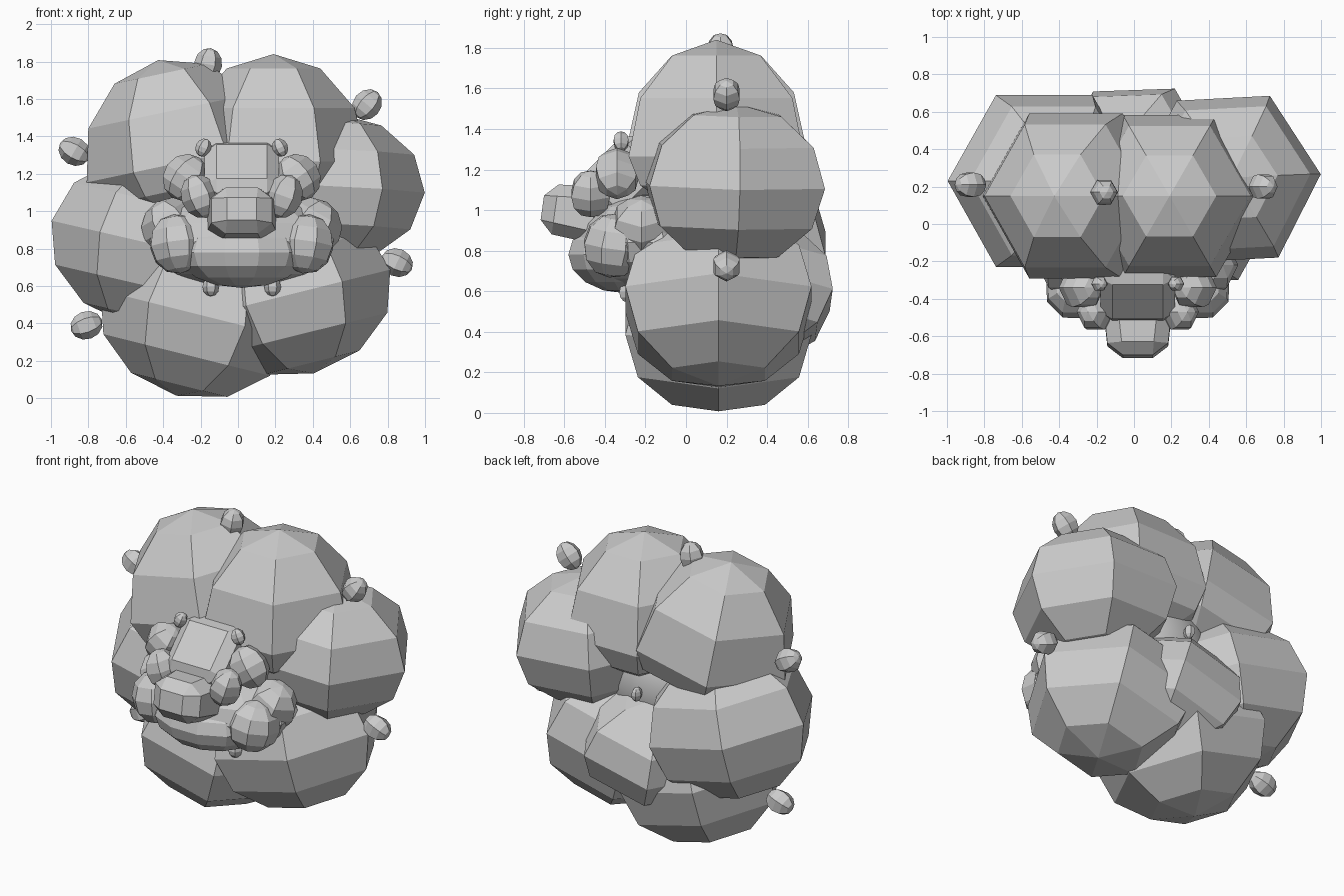
import bpy
import bmesh
from math import radians
from mathutils import Matrix, Euler, Vector

default = bpy.data.objects.get("Cube")
if default:
    bpy.data.objects.remove(default, do_unlink=True)


def place(name, bm, centre, size, turn, smooth=False):
    """Scale, turn and link a unit shape."""
    angles = Euler([radians(a) for a in turn])
    bm.transform(angles.to_matrix().to_4x4() @ Matrix.Diagonal(Vector(size)).to_4x4())
    mesh = bpy.data.meshes.new(name)
    bm.to_mesh(mesh)
    bm.free()
    mesh.shade_smooth() if smooth else mesh.shade_flat()
    obj = bpy.data.objects.new(name, mesh)
    obj.location = centre
    bpy.context.collection.objects.link(obj)


def ball(name, centre, size, turn=(0, 0, 0), segments=6, rings=6, spin=90,
         lower=1.0, smooth=False):
    """Faceted ellipsoid; spin turns the facets, lower squashes the bottom half."""
    bm = bmesh.new()
    bmesh.ops.create_uvsphere(bm, u_segments=segments, v_segments=rings, radius=1)
    for v in bm.verts:
        if v.co.z < 0:
            v.co.z *= lower
    bm.transform(Matrix.Rotation(radians(spin), 4, "Z"))
    place(name, bm, centre, size, turn, smooth)


def block(name, centre, size, turn, bevel, taper):
    """Chamfered box whose front (-y) end is narrowed by taper."""
    bm = bmesh.new()
    bmesh.ops.create_cube(bm, size=1)
    for v in bm.verts:
        if v.co.y < 0:
            v.co.x *= taper
            v.co.z *= taper
    bmesh.ops.bevel(bm, geom=bm.edges[:], offset=bevel, segments=1, affect="EDGES")
    place(name, bm, centre, size, turn)


# Ring of big petals: centre, radius, half height, tilt, squash of the lower half
petals = {
    "petal_top_left": ((0.19, 0.15, 1.265), 0.5, 0.575, (0, 0, 0), 0.5),
    "petal_top_right": ((-0.31, 0.15, 1.26), 0.51, 0.56, (0, -12, 0), 0.5),
    "petal_side_right": ((-0.48, 0.23, 0.83), 0.53, 0.45, (0, 13, 0), 1),
    "petal_bottom_right": ((-0.22, 0.16, 0.45), 0.53, 0.45, (0, 14, 0), 1),
    "petal_bottom_left": ((0.3, 0.16, 0.56), 0.53, 0.44, (0, -14, 0), 1),
    "petal_side_left": ((0.5, 0.24, 1.125), 0.5, 0.4, (-1, 3, 3), 1),
    "petal_back": ((0.0, 0.33, 0.61), 0.45, 0.34, (-8, -14, 2), 1),
}
for name, (centre, radius, height, turn, lower) in petals.items():
    ball(name, centre, (radius, radius, height), turn, lower=lower)

# Round core and the little tail nub in the middle of the back
ball("core", (0.02, 0.13, 0.97), (0.4, 0.34, 0.38), segments=16, rings=12, smooth=True)
ball("tail_nub", (0.0, 0.5, 0.98), (0.03, 0.04, 0.045))

# Beads set in the notches around the rim
beads = [((-0.16, 0.17, 1.785), 10), ((0.69, 0.2, 1.57), 40), ((-0.875, 0.21, 1.32), -60),
         ((0.85, 0.2, 0.725), 115), ((-0.81, 0.2, 0.39), 70)]
for i, (centre, tilt) in enumerate(beads):
    ball(f"rim_bead_{i + 1}", centre, (0.075, 0.075, 0.088), (0, tilt, 0))

# Wide body and jaw under the face
MID = 0.02
ball("body", (MID, -0.2, 0.84), (0.51, 0.34, 0.25), segments=12, rings=8, spin=15)
ball("jaw", (MID, -0.3, 0.78), (0.36, 0.29, 0.19), segments=12, rings=8, spin=15)

# Sloping brow block and blunt muzzle
block("brow", (MID, -0.31, 1.16), (0.4, 0.3, 0.38), (-45, 0, 0), 0.16, 1.0)
block("muzzle", (MID, -0.55, 0.99), (0.38, 0.32, 0.29), (-8, 0, 0), 0.2, 0.82)

# Paired parts on both sides of the face
for side, s in (("left", 1), ("right", -1)):
    ball(f"{side}_eye", (MID + s * 0.225, -0.47, 1.08), (0.1, 0.11, 0.12), (0, s * 20, 0))
    ball(f"{side}_cheek", (MID + s * 0.3, -0.34, 1.18), (0.12, 0.12, 0.13), (0, s * -35, 0))
    ball(f"{side}_paw", (MID + s * 0.345, -0.36, 0.825), (0.16, 0.15, 0.16),
         (0, s * 10, s * 45), segments=8, spin=22.5)
    ball(f"{side}_shoulder", (MID + s * 0.38, -0.22, 0.92), (0.16, 0.16, 0.15), (0, s * 30, 0))
    ball(f"{side}_horn_bead", (MID + s * 0.205, -0.32, 1.34), (0.042, 0.042, 0.05), (0, s * -25, 0))
    ball(f"{side}_foot_bead", (MID + s * 0.165, -0.29, 0.595), (0.045, 0.045, 0.05))
